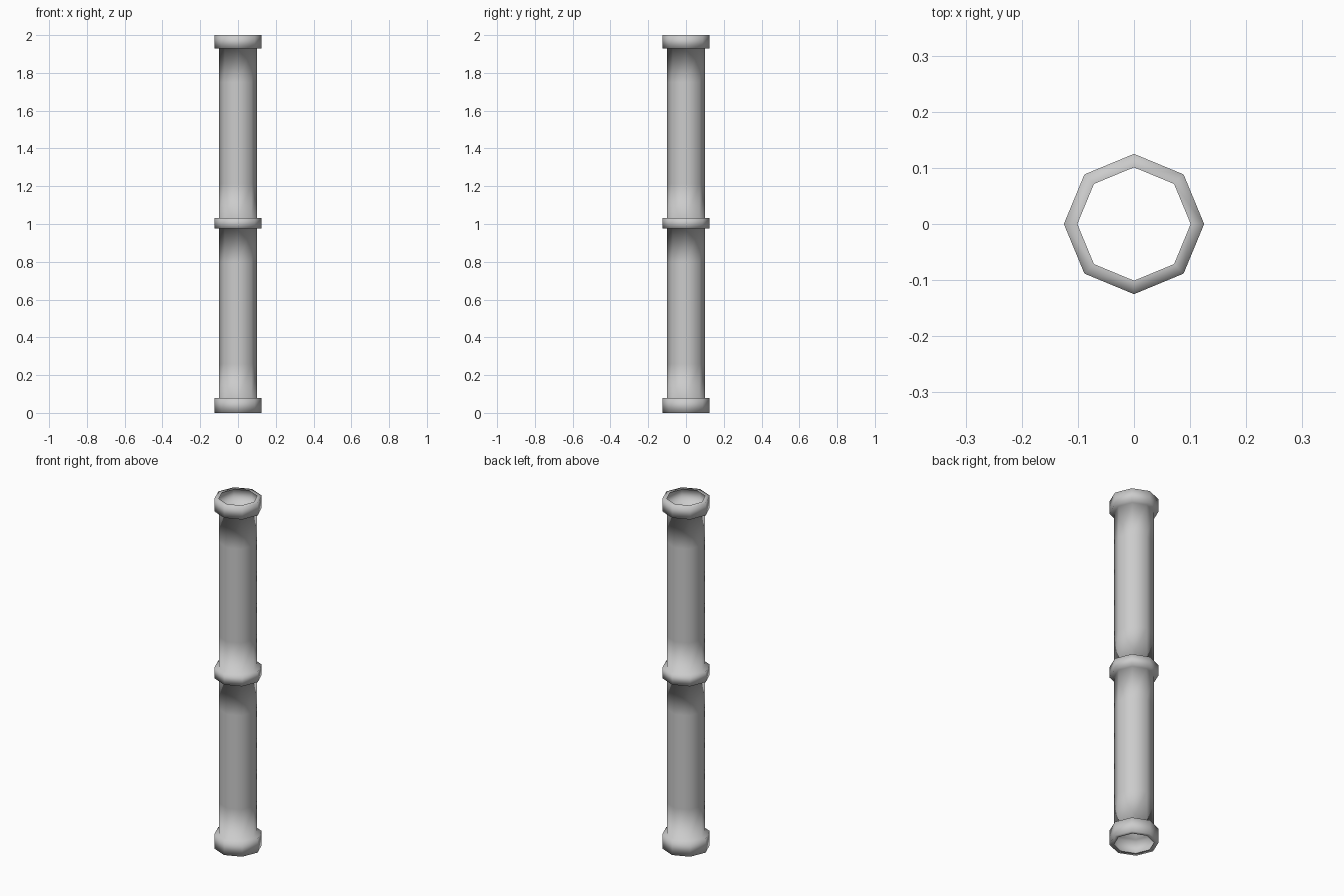
import bpy, bmesh, math

if "Cube" in bpy.data.objects:
    bpy.data.objects.remove(bpy.data.objects["Cube"])

SIDES = 8
R_PIPE, R_COLLAR = 0.101, 0.125
COLLARS = [(0.0, 0.08), (0.975, 1.033), (1.93, 2.0)]
STEPS = 5  # edge loops along each pipe length

# Profile: collars stepping out from the thin pipe wall
profile = []
for i, (low, high) in enumerate(COLLARS):
    profile += [(R_PIPE, low), (R_COLLAR, low), (R_COLLAR, high), (R_PIPE, high)]
    if i + 1 < len(COLLARS):
        nxt = COLLARS[i + 1][0]
        profile += [(R_PIPE, high + (nxt - high) * k / STEPS) for k in range(1, STEPS)]

# Open octagonal pipe, lathed from the profile
bm = bmesh.new()
rings = []
for r, z in profile:
    rings.append([bm.verts.new((r * math.cos(2 * math.pi * s / SIDES),
                                r * math.sin(2 * math.pi * s / SIDES), z))
                  for s in range(SIDES)])
for a, b in zip(rings, rings[1:]):
    for s in range(SIDES):
        t = (s + 1) % SIDES
        f = bm.faces.new((a[s], a[t], b[t], b[s]))
        f.smooth = True

mesh = bpy.data.meshes.new("pipe")
bm.to_mesh(mesh)
bm.free()
pipe = bpy.data.objects.new("pipe", mesh)
bpy.context.collection.objects.link(pipe)
